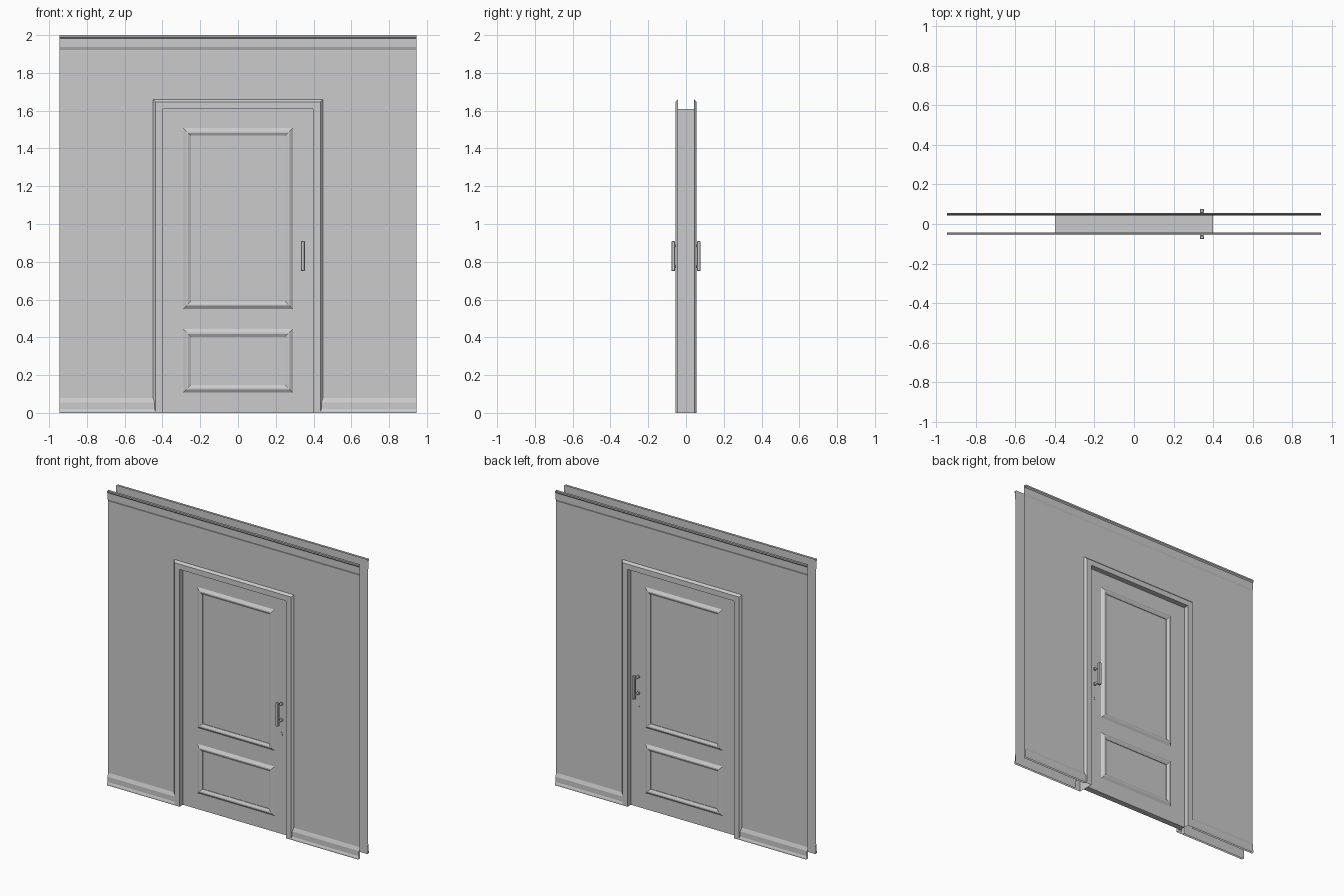
import bpy, bmesh, math
from mathutils import Matrix, Vector

if "Cube" in bpy.data.objects:
    bpy.data.objects.remove(bpy.data.objects["Cube"])

HALF_W, TOP = 0.945, 2.0          # wall extents
DW, DH = 0.40, 1.61               # door opening half width, height
WALL_Y, DOOR_Y = 0.042, 0.02      # wall sheet and door face depths
HX = 0.343                        # handle line


def finish(bm, name, side=0):
    """Write the mesh; open sheets are turned to face outward on their side."""
    bm.normal_update()
    if side:
        if sum(f.normal.y * f.calc_area() for f in bm.faces) * side < 0:
            bmesh.ops.reverse_faces(bm, faces=bm.faces[:])
    else:
        bmesh.ops.recalc_face_normals(bm, faces=bm.faces[:])
    me = bpy.data.meshes.new(name)
    bm.to_mesh(me)
    bm.free()
    ob = bpy.data.objects.new(name, me)
    bpy.context.collection.objects.link(ob)
    return ob


def sheet(name, rows, side, closed=False, cap=False):
    """Quads between successive rows of points (a swept profile)."""
    bm = bmesh.new()
    vs = [[bm.verts.new(p) for p in r] for r in rows]
    n = len(rows[0])
    for a, b in zip(vs, vs[1:]):
        for i in range(n if closed else n - 1):
            j = (i + 1) % n
            bm.faces.new((a[i], a[j], b[j], b[i]))
    if cap:
        bm.faces.new(vs[-1])
    return finish(bm, name, side)


def run(name, profile, x0, x1, s):
    """Straight moulding along x from (depth, z) profile."""
    return sheet(name, [[(x0, s * d, z), (x1, s * d, z)] for d, z in profile], s)


def rect(x, z0, z1, y):
    return [(-x, y, z0), (x, y, z0), (x, y, z1), (-x, y, z1)]


# door leaf
bm = bmesh.new()
bmesh.ops.create_cube(bm, size=1, matrix=Matrix.Translation((0, 0, DH / 2))
                      @ Matrix.Diagonal((2 * DW, 2 * DOOR_Y, DH, 1)))
finish(bm, "door_leaf")

CASING = [(0.05, WALL_Y), (0.037, 0.056), (0, 0.056), (0, DOOR_Y)]
CORNICE = [(WALL_Y, 1.922), (0.048, 1.937), (0.048, 1.982), (0.056, 1.99), (0.056, TOP)]
BASEBOARD = [(0.056, 0), (0.056, 0.008), (0.051, 0.021), (0.051, 0.056), (WALL_Y, 0.08)]
PANEL = [(0, 0), (0.018, 0.012), (0.025, 0.012), (0.04, 0.004), (0.04, 0)]

for s, tag in ((-1, "front"), (1, "back")):
    # wall sheet with door notch
    bm = bmesh.new()
    ox, oz = DW + 0.05, DH + 0.05
    outline = [(-HALF_W, 0), (-ox, 0), (-ox, oz), (ox, oz), (ox, 0),
               (HALF_W, 0), (HALF_W, TOP), (-HALF_W, TOP)]
    bm.faces.new([bm.verts.new((x, s * WALL_Y, z)) for x, z in outline])
    finish(bm, tag + "_wall", s)

    # door casing with jamb reveal
    sheet(tag + "_casing", [[(-DW - o, s * d, 0), (-DW - o, s * d, DH + o),
                             (DW + o, s * d, DH + o), (DW + o, s * d, 0)]
                            for o, d in CASING], s)

    # cornice and baseboards
    run(tag + "_cornice", CORNICE, -HALF_W, HALF_W, s)
    for m, lr in ((-1, "left"), (1, "right")):
        run(f"{tag}_{lr}_baseboard", BASEBOARD, m * 0.437, m * HALF_W, s)

    # raised panel mouldings
    for name, z0, z1 in (("upper", 0.55, 1.508), ("lower", 0.107, 0.443)):
        sheet(f"{tag}_{name}_panel_moulding",
              [rect(0.29 - i, z0 + i, z1 - i, s * (DOOR_Y + h)) for i, h in PANEL],
              s, closed=True)

    # handle bar
    bm = bmesh.new()
    bmesh.ops.create_cube(bm, size=1, matrix=Matrix.Translation((HX, s * 0.0675, 0.83))
                          @ Matrix.Diagonal((0.021, 0.019, 0.16, 1)))
    bmesh.ops.bevel(bm, geom=bm.edges[:], offset=0.003, segments=1, affect='EDGES')
    finish(bm, tag + "_handle_bar")

    # handle posts with wider feet
    for z, pos in ((0.775, "lower"), (0.885, "upper")):
        bm = bmesh.new()
        for r, y0, y1 in ((0.0075, 0.02, 0.06), (0.0105, 0.018, 0.028)):
            bmesh.ops.create_cone(bm, cap_ends=True, segments=16, radius1=r, radius2=r,
                                  depth=y1 - y0,
                                  matrix=Matrix.Translation((HX, s * (y0 + y1) / 2, z))
                                  @ Matrix.Rotation(math.pi / 2, 4, 'X'))
        ob = finish(bm, f"{tag}_{pos}_handle_post")
        bpy.context.view_layer.objects.active = ob
        ob.select_set(True)
        bpy.ops.object.shade_smooth_by_angle(angle=math.radians(40))
        ob.select_set(False)

    # keyhole: round top with flared slot
    arc = [math.radians(-60 + 300 * i / 10) for i in range(11)]
    key = [(HX + 0.007 * math.cos(a), 0.684 + 0.007 * math.sin(a)) for a in arc]
    key += [(HX - 0.006, 0.664), (HX + 0.006, 0.664)]
    sheet(tag + "_keyhole", [[(x, s * y, z) for x, z in key] for y in (DOOR_Y, DOOR_Y + 0.002)],
          s, closed=True, cap=True)
